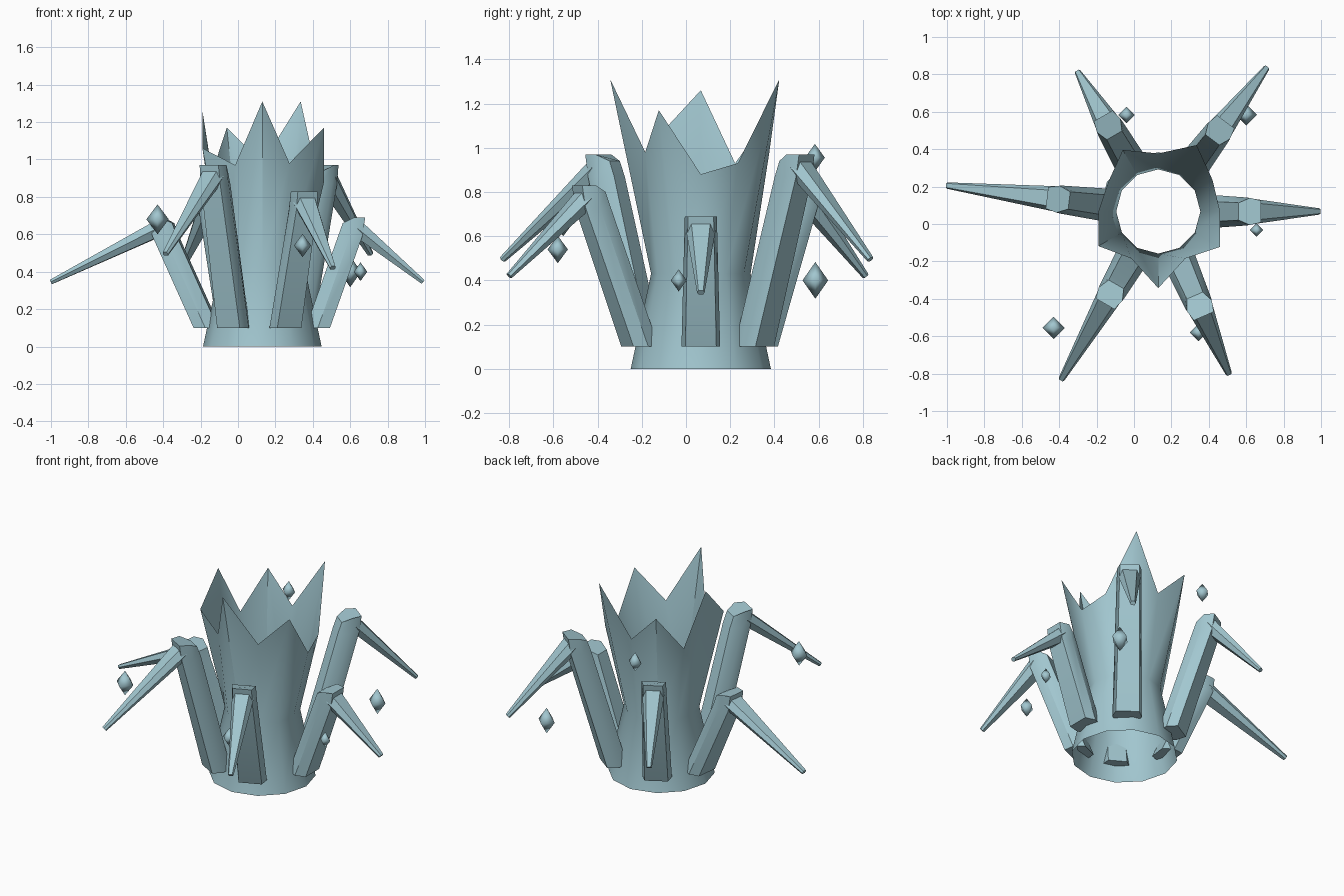
import bpy, bmesh, math
from mathutils import Vector, Matrix

if "Cube" in bpy.data.objects:
    bpy.data.objects.remove(bpy.data.objects["Cube"])

CX, CY = 0.13, 0.067

ice = bpy.data.materials.new("pale_ice_blue")
ice.diffuse_color = (0.36, 0.57, 0.63, 1)
ice.use_nodes = True
ice.node_tree.nodes["Principled BSDF"].inputs["Base Color"].default_value = ice.diffuse_color


def finish(name, bm, angle=40):
    bmesh.ops.recalc_face_normals(bm, faces=bm.faces)
    me = bpy.data.meshes.new(name)
    bm.to_mesh(me)
    bm.free()
    ob = bpy.data.objects.new(name, me)
    bpy.context.collection.objects.link(ob)
    me.materials.append(ice)
    bpy.ops.object.select_all(action='DESELECT')
    ob.select_set(True)
    bpy.context.view_layer.objects.active = ob
    bpy.ops.object.shade_smooth_by_angle(angle=math.radians(angle))
    return ob


def loft(bm, rings, cap=True):
    vs = [[bm.verts.new(p) for p in r] for r in rings]
    n = len(vs[0])
    for a, b in zip(vs, vs[1:]):
        for i in range(n):
            bm.faces.new((a[i], a[(i + 1) % n], b[(i + 1) % n], b[i]))
    if cap:
        bm.faces.new(vs[0])
        bm.faces.new(vs[-1])


def polar(r, deg, z):
    a = math.radians(deg)
    return Vector((CX + r * math.cos(a), CY + r * math.sin(a), z))


# Open twelve-sided tower with a jagged rim: (radius, height) every 30 degrees
rim = [(0.33, 0.88), (0.335, 0.93), (0.41, 1.31), (0.31, 0.98),
       (0.38, 1.17), (0.31, 0.93), (0.32, 1.26), (0.37, 1.06),
       (0.29, 0.97), (0.41, 1.31), (0.29, 0.98), (0.38, 1.17)]
bm = bmesh.new()
loft(bm, [[polar(0.317, 30 * i, 0) for i in range(12)],
          [polar(0.225, 30 * i, 0.43) for i in range(12)],
          [polar(r, 30 * i, z) for i, (r, z) in enumerate(rim)]], cap=False)
finish("jagged_tower", bm)


# Bent legs: lower strut rises to the knee, upper spike falls to the tip
def leg(name, deg, knee_r, knee_z, tip_r, tip_z):
    rot = Matrix.Translation((CX, CY, 0)) @ Matrix.Rotation(math.radians(deg), 4, 'Z')

    def strut_ring(r, z, w, d, drop):
        # horizontal six-sided section, inner edge lowered by drop
        pts = [(d, 0.4 * w, 0), (0, 0.5 * w, 0), (-d, 0.32 * w, drop),
               (-d, -0.32 * w, drop), (0, -0.5 * w, 0), (d, -0.4 * w, 0)]
        return [rot @ Vector((r + x, y, z - k)) for x, y, k in pts]

    bm = bmesh.new()
    loft(bm, [strut_ring(0.297, 0.1, 0.175, 0.065, 0),
              strut_ring(knee_r - 0.02, knee_z - 0.1, 0.15, 0.065, 0),
              strut_ring(knee_r, knee_z, 0.145, 0.06, 0.03)])
    finish(name + "_strut", bm)

    start = Vector((knee_r + 0.02, 0, knee_z - 0.06))
    end = Vector((tip_r, 0, tip_z + 0.015))
    up = (end - start).normalized().cross(Vector((0, -1, 0)))
    if up.z < 0:
        up.negate()

    def spike_ring(c, w, h):
        pts = [(0.5, 0), (0.32, 0.5), (-0.32, 0.5), (-0.5, 0), (-0.3, -0.5), (0.3, -0.5)]
        return [rot @ (c + Vector((0, w * a, 0)) + up * h * b) for a, b in pts]

    bm = bmesh.new()
    loft(bm, [spike_ring(start, 0.135, 0.085), spike_ring(end, 0.034, 0.025)])
    finish(name + "_spike", bm)


for name, *dims in [("right_leg", 0, 0.49, 0.69, 0.86, 0.33),
                    ("back_right_leg", 53, 0.54, 0.97, 0.96, 0.48),
                    ("back_left_leg", 120, 0.53, 0.83, 0.86, 0.405),
                    ("left_leg", 173, 0.54, 0.69, 1.138, 0.33),
                    ("front_left_leg", 240, 0.51, 0.97, 1.035, 0.48),
                    ("front_right_leg", 293.5, 0.55, 0.83, 0.945, 0.405)]:
    leg(name, *dims)

# Floating crystals: position, half width, half height
for i, (x, y, z, w, h) in enumerate([(-0.43, -0.555, 0.68, 0.06, 0.08),
                                     (0.345, -0.58, 0.54, 0.046, 0.062),
                                     (0.655, -0.033, 0.40, 0.036, 0.05),
                                     (0.60, 0.585, 0.40, 0.058, 0.083),
                                     (-0.04, 0.583, 0.955, 0.045, 0.062)]):
    bm = bmesh.new()
    ring = [bm.verts.new((x + w * math.cos(k * math.pi / 2),
                          y + w * math.sin(k * math.pi / 2), z)) for k in range(4)]
    for s in (-h, h):
        tip = bm.verts.new((x, y, z + s))
        for k in range(4):
            bm.faces.new((ring[k], ring[(k + 1) % 4], tip))
    finish("floating_crystal_%d" % (i + 1), bm, 80)
